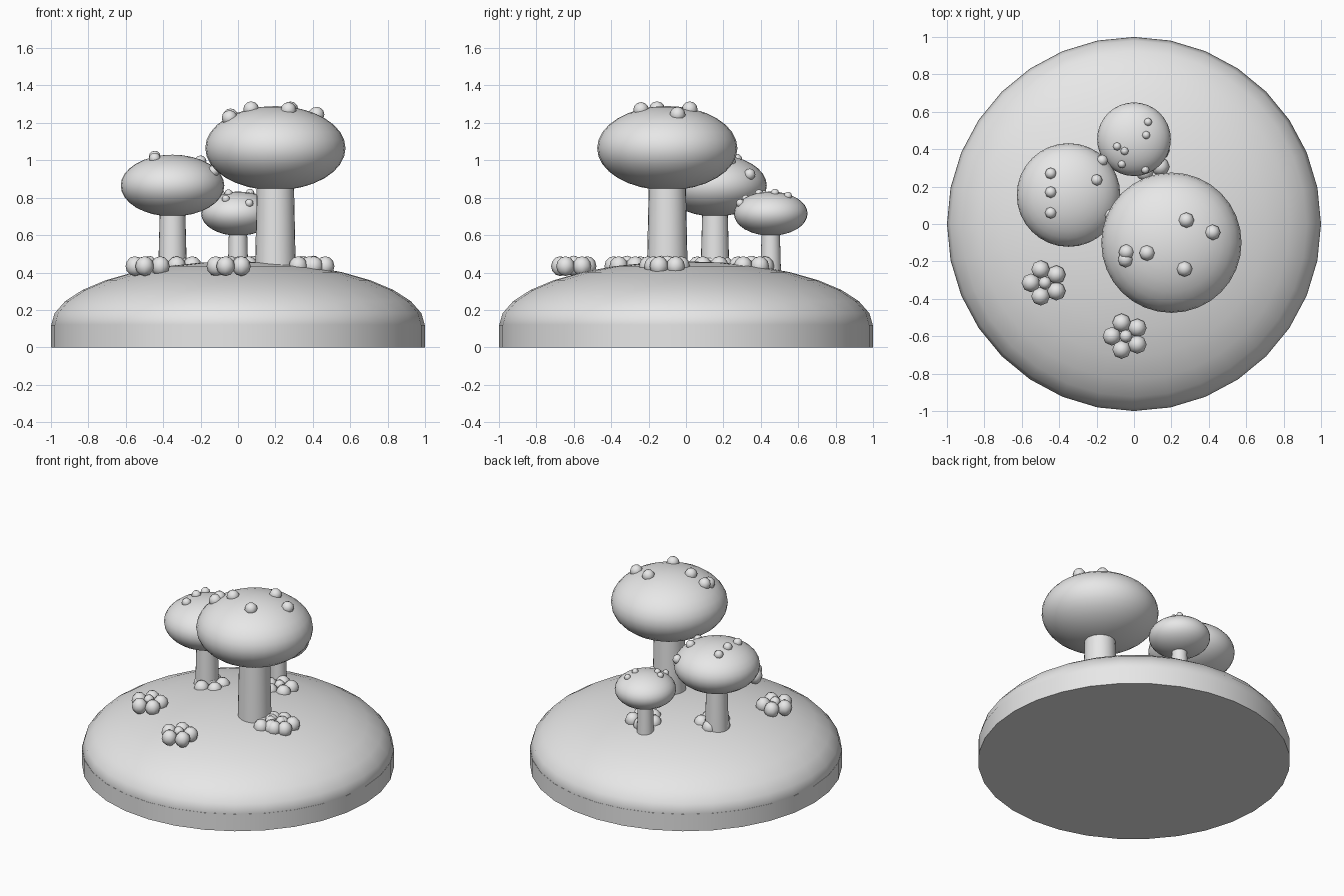
import bpy, math

if "Cube" in bpy.data.objects:
    bpy.data.objects.remove(bpy.data.objects["Cube"])

# single flat colour
grey = bpy.data.materials.new("light_grey")
grey.diffuse_color = (0.8, 0.8, 0.8, 1)
grey.use_nodes = True
grey.node_tree.nodes["Principled BSDF"].inputs["Base Color"].default_value = grey.diffuse_color


def finish(name, angle=180):
    ob = bpy.context.object
    ob.name = name
    ob.data.materials.append(grey)
    bpy.ops.object.shade_smooth_by_angle(angle=math.radians(angle))
    return ob


def ball(name, loc, r, rz=None, seg=8, rings=6):
    bpy.ops.mesh.primitive_uv_sphere_add(segments=seg, ring_count=rings, radius=1, location=loc)
    bpy.context.object.scale = (r, r, rz or r)
    bpy.ops.object.transform_apply(location=False, rotation=False, scale=True)
    return finish(name)


def frustum(name, x, y, z0, z1, r0, r1, seg):
    bpy.ops.mesh.primitive_cone_add(vertices=seg, radius1=r0, radius2=r1, depth=z1 - z0,
                                    location=(x, y, (z0 + z1) / 2))
    return finish(name, 40)


# ground: low disc with a domed mound (lower half of the mound flattened into the disc)
frustum("ground_disc", 0, 0, 0, 0.12, 1, 1, 32)
mound = ball("ground_mound", (0, 0, 0.115), 1, 0.345, 32, 16)
for v in mound.data.vertices:
    v.co.z = max(v.co.z, -0.05)

# mushrooms: x, y, cap z, cap radius, cap half height, stem radii, spot radius, spot positions
mushrooms = {
    "large": (0.2, -0.1, 1.065, 0.375, 0.225, 0.11, 0.098, 0.042,
              [(0.28, 0.02), (0.42, -0.045), (0.27, -0.24), (0.07, -0.155),
               (-0.04, -0.15), (-0.045, -0.19)]),
    "medium": (-0.35, 0.155, 0.865, 0.277, 0.165, 0.078, 0.067, 0.031,
               [(-0.445, 0.27), (-0.445, 0.17), (-0.445, 0.06), (-0.2, 0.235),
                (-0.17, 0.34), (-0.13, 0.05)]),
    "small": (0, 0.453, 0.715, 0.197, 0.118, 0.056, 0.048, 0.022,
              [(0.075, 0.545), (0.065, 0.475), (-0.09, 0.415), (-0.05, 0.39),
               (-0.065, 0.32), (0.06, 0.29)]),
}
for size, (x, y, z, r, h, r0, r1, sr, spots) in mushrooms.items():
    frustum(size + "_stem", x, y, 0.36, z - h * 0.6, r0, r1, 24)
    ball(size + "_cap", (x, y, z), r, h, 32, 16)
    for sx, sy in spots:
        d = ((sx - x) ** 2 + (sy - y) ** 2) / r ** 2
        ball(size + "_cap_spot", (sx, sy, z + h * math.sqrt(max(0, 1 - d))), sr)

# flowers: five round petals about a small centre
for fx, fy in [(-0.476, -0.315), (-0.043, -0.6), (0.405, -0.10), (0.345, -0.13),
               (-0.305, 0.133), (0.08, 0.35)]:
    ball("flower_centre", (fx, fy, 0.455), 0.035)
    for i in range(5):
        a = math.radians(36 + 72 * i)
        ball("flower_petal", (fx + 0.075 * math.cos(a), fy + 0.075 * math.sin(a), 0.434), 0.05, 0.053)
